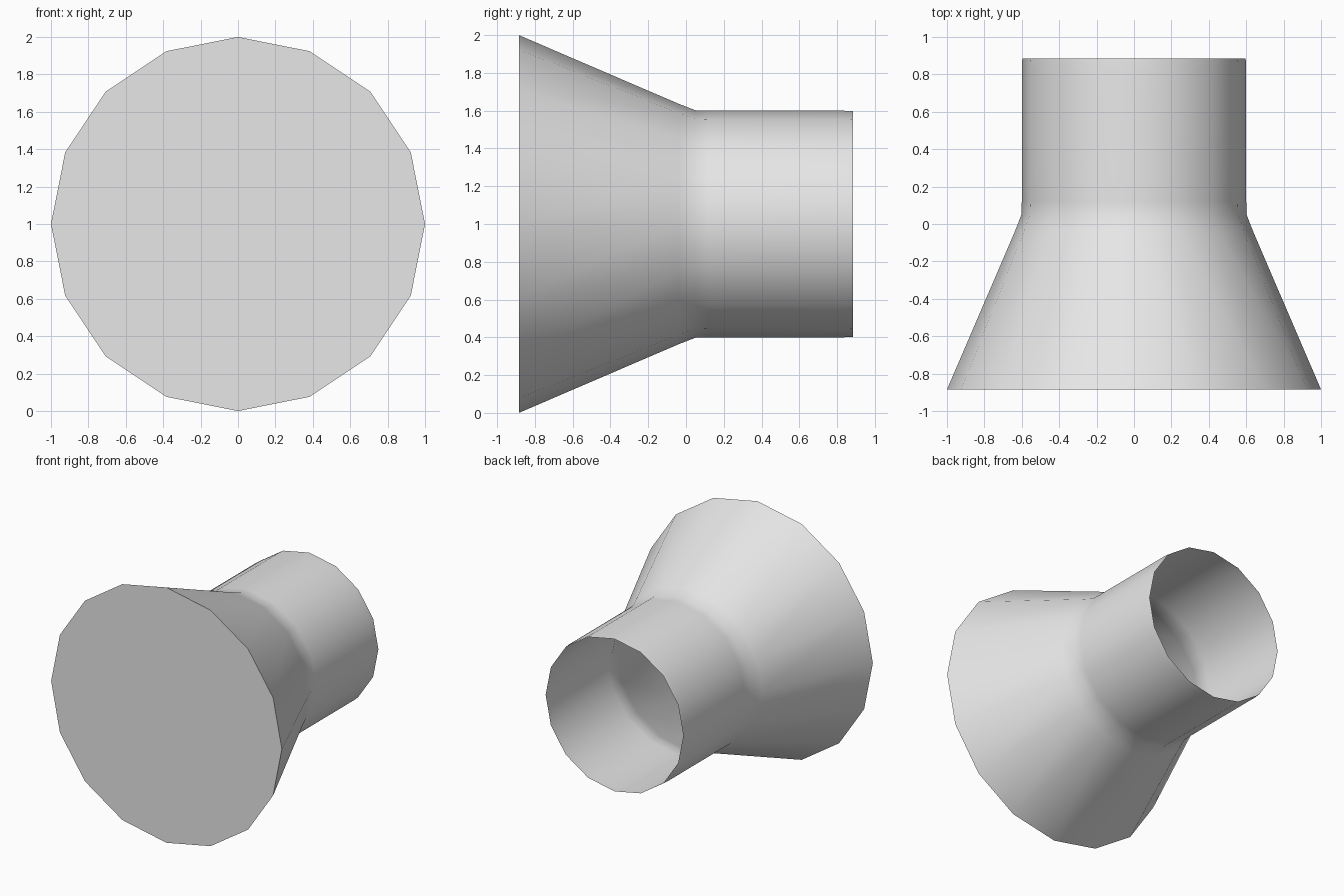
import bpy, bmesh
from math import sin, cos, tau, radians

cube = bpy.data.objects.get("Cube")
if cube:
    bpy.data.objects.remove(cube, do_unlink=True)

SIDES = 16
# Profile along the axis: (y, radius)
PROFILE = [(-0.885, 1.0), (-0.04, 0.637), (0.05, 0.602), (0.12, 0.6),
           (0.83, 0.6), (0.885, 0.597)]

grey = bpy.data.materials.new("plain grey")
grey.use_nodes = True
grey.diffuse_color = (0.8, 0.8, 0.8, 1)
grey.node_tree.nodes["Principled BSDF"].inputs["Base Color"].default_value = (0.8, 0.8, 0.8, 1)

# Flared tube: rings joined by quads, closed at the front, open at the back
bm = bmesh.new()
rings = [[bm.verts.new((r * cos(tau * i / SIDES), y, 1 + r * sin(tau * i / SIDES)))
          for i in range(SIDES)] for y, r in PROFILE]
for a, b in zip(rings, rings[1:]):
    for i in range(SIDES):
        j = (i + 1) % SIDES
        bm.faces.new((a[i], a[j], b[j], b[i]))
bm.faces.new(rings[0])
bmesh.ops.recalc_face_normals(bm, faces=bm.faces)

# The front disc must face forward
bm.faces.ensure_lookup_table()
if bm.faces[-1].normal.y > 0:
    bmesh.ops.reverse_faces(bm, faces=bm.faces)

mesh = bpy.data.meshes.new("flared_tube")
bm.to_mesh(mesh)
bm.free()
mesh.materials.append(grey)
tube = bpy.data.objects.new("flared_tube", mesh)
bpy.context.collection.objects.link(tube)

# Smooth sides with a sharp front rim
bpy.ops.object.select_all(action='DESELECT')
tube.select_set(True)
bpy.context.view_layer.objects.active = tube
bpy.ops.object.shade_smooth_by_angle(angle=radians(40))
